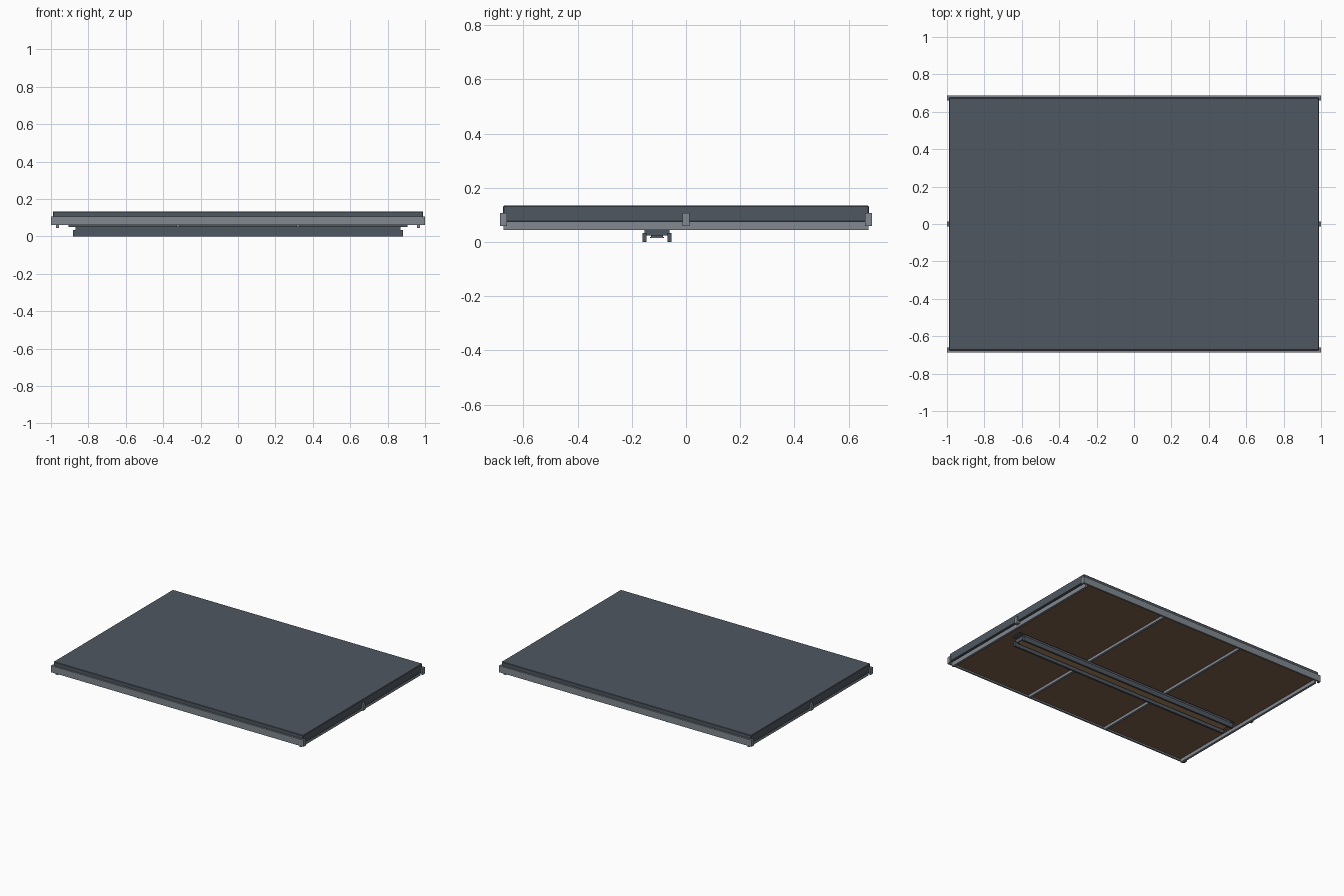
import bpy

if "Cube" in bpy.data.objects:
    bpy.data.objects.remove(bpy.data.objects["Cube"])


def mat(name, c):
    m = bpy.data.materials.new(name)
    m.diffuse_color = (*c, 1)
    m.use_nodes = True
    m.node_tree.nodes["Principled BSDF"].inputs["Base Color"].default_value = m.diffuse_color
    return m


slate = mat("dark slate", (0.079, 0.097, 0.12))
grey = mat("steel grey", (0.22, 0.25, 0.28))
brown = mat("brown", (0.21, 0.125, 0.073))
tan = mat("tan", (0.42, 0.25, 0.12))


def box(name, x, y, z, m, bevel=0):
    """Box from (min, max) ranges along each axis."""
    r = (x, y, z)
    bpy.ops.mesh.primitive_cube_add(size=1, location=[(a + b) / 2 for a, b in r])
    o = bpy.context.object
    o.name = name
    o.scale = [b - a for a, b in r]
    bpy.ops.object.transform_apply(location=False, rotation=False, scale=True)
    o.data.materials.append(m)
    if bevel:
        b = o.modifiers.new("bevel", "BEVEL")
        b.width = bevel
        b.segments = 1
    return o


def rng(s, a, b):
    return tuple(sorted((s * a, s * b)))


# Main slab and the board set under it
box("slab", (-0.989, 0.989), (-0.675, 0.675), (0.075, 0.134), slate, 0.003)
box("under_board", (-0.965, 0.965), (-0.673, 0.673), (0.069, 0.076), brown)

for s in (-1, 1):
    # Long edge rails with returned ends
    box("edge_rail", (-0.99, 0.99), rng(s, 0.675, 0.687), (0.06, 0.107), grey)
    for e in (-1, 1):
        box("rail_return", rng(e, 0.989, 1), rng(s, 0.661, 0.687), (0.06, 0.107), grey)
    # Bracket in the middle of each short side
    box("side_bracket", rng(s, 0.975, 1), (-0.013, 0.013), (0.06, 0.107), grey)
    # Cross bars on the underside
    box("outer_cross_bar", rng(s, 0.957, 0.973), (-0.673, 0.673), (0.045, 0.075), grey)
    box("inner_cross_bar", rng(s, 0.312, 0.328), (-0.673, 0.673), (0.05, 0.07), grey)

# Long channel hanging below, open downwards
yc = -0.107
box("channel_flange", (-0.905, 0.905), (yc - 0.035, yc + 0.035), (0.051, 0.06), slate)
box("channel_top", (-0.87, 0.87), (yc - 0.046, yc + 0.046), (0.024, 0.052), slate)
for s in (-1, 1):
    w = 0.046 * s + yc
    box("channel_wall", (-0.883, 0.883), (w - 0.007, w + 0.007), (0, 0.034), slate)
box("channel_strip", (-0.86, 0.86), (yc - 0.026, yc + 0.026), (0.014, 0.019), tan)
box("strip_backing", (-0.86, 0.86), (yc - 0.022, yc + 0.022), (0.019, 0.025), slate)
